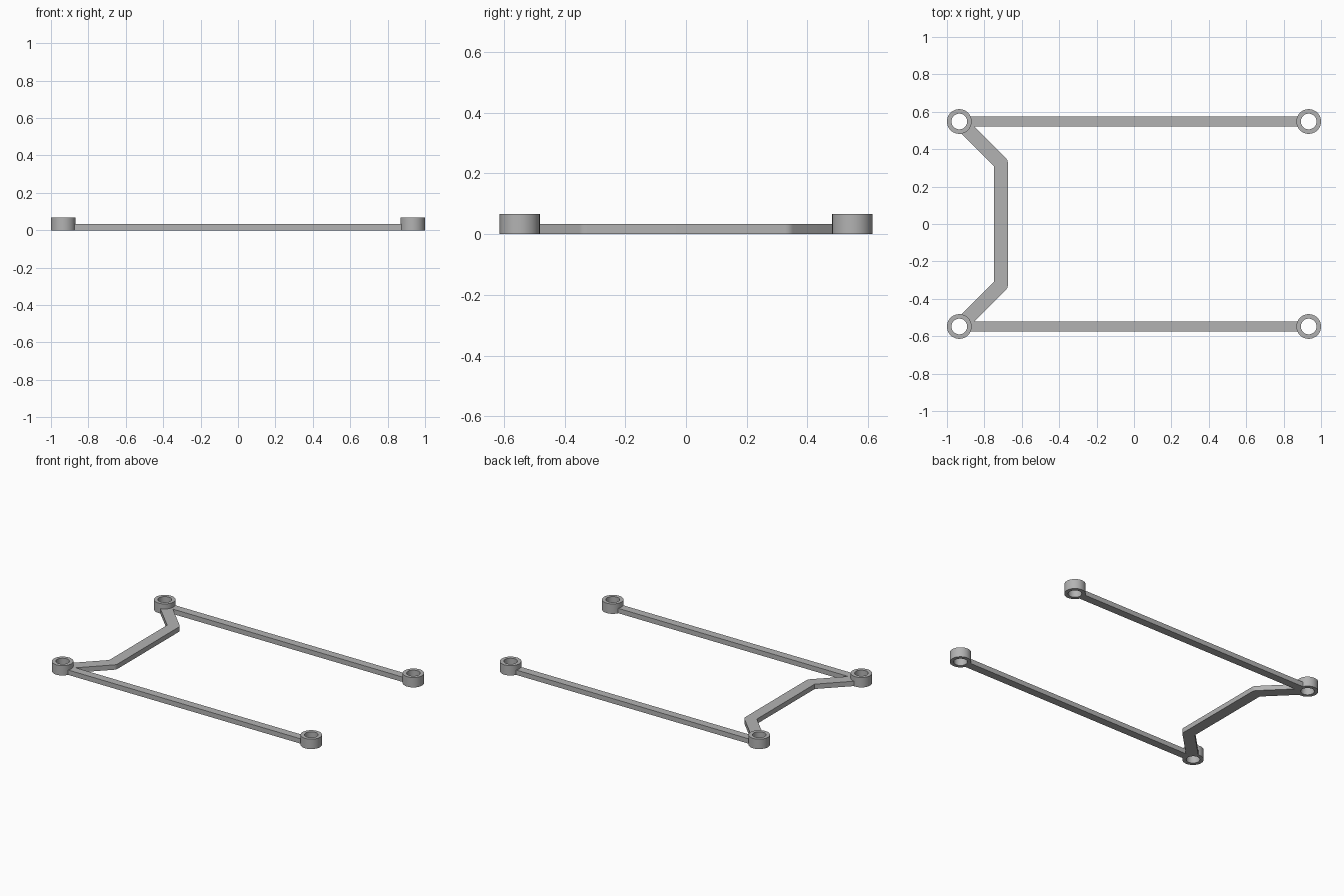
import bpy
import bmesh
from math import cos, sin, pi, sqrt

cube = bpy.data.objects.get("Cube")
if cube:
    bpy.data.objects.remove(cube, do_unlink=True)

POST_X, POST_Y = 0.934, 0.548
RING_R, HOLE_R, RING_H = 0.066, 0.042, 0.067
BAR_H = 0.033

grey = bpy.data.materials.new("plain grey")
grey.use_nodes = True
colour = (0.45, 0.45, 0.45, 1)
grey.diffuse_color = colour
grey.node_tree.nodes["Principled BSDF"].inputs["Base Color"].default_value = colour


def finish(name, bm):
    """Turn a bmesh into a named object, smooth except at sharp edges."""
    bmesh.ops.recalc_face_normals(bm, faces=bm.faces)
    mesh = bpy.data.meshes.new(name)
    bm.to_mesh(mesh)
    bm.free()
    mesh.materials.append(grey)
    obj = bpy.data.objects.new(name, mesh)
    bpy.context.collection.objects.link(obj)
    bpy.ops.object.select_all(action='DESELECT')
    obj.select_set(True)
    bpy.context.view_layer.objects.active = obj
    bpy.ops.object.shade_smooth_by_angle(angle=pi / 6)
    return obj


def extruded_outline(name, points, height):
    bm = bmesh.new()
    face = bm.faces.new([bm.verts.new((x, y, 0)) for x, y in points])
    top = bmesh.ops.extrude_face_region(bm, geom=[face], use_keep_orig=True)["geom"]
    verts = [g for g in top if isinstance(g, bmesh.types.BMVert)]
    bmesh.ops.translate(bm, verts=verts, vec=(0, 0, height))
    return finish(name, bm)


def ring(name, cx, cy, sides=48):
    """Hollow collar: a rectangular section swept around its axis."""
    bm = bmesh.new()
    section = [(HOLE_R, 0), (RING_R, 0), (RING_R, RING_H), (HOLE_R, RING_H)]
    loops = []
    for i in range(sides):
        a = 2 * pi * i / sides
        loops.append([bm.verts.new((cx + r * cos(a), cy + r * sin(a), z))
                      for r, z in section])
    for i in range(sides):
        here, there = loops[i], loops[(i + 1) % sides]
        for j in range(4):
            k = (j + 1) % 4
            bm.faces.new((here[j], there[j], there[k], here[k]))
    return finish(name, bm)


# Four collars and two long straight bars
inset = POST_X - 0.054
half = 0.027
for depth, sy in (("front", -1), ("back", 1)):
    y = sy * POST_Y
    for side, sx in (("right", -1), ("left", 1)):
        ring(f"{depth}_{side}_collar", sx * POST_X, y)
    extruded_outline(f"{depth}_long_bar",
                     [(-inset, y - half), (inset, y - half),
                      (inset, y + half), (-inset, y + half)], BAR_H)

# Bent cross bar, rounded on the outside of each bend
w = 0.0375
bend_x = -0.712
bend_y = POST_Y - (POST_X + bend_x)
d = w / sqrt(2)
start = 0.046 / sqrt(2)
end_x, end_y = -POST_X + start, POST_Y - start
upper = [(bend_x + w * cos(a), bend_y + w * sin(a))
         for a in [pi / 4 * i / 6 for i in range(7)]]
upper += [(end_x + d, end_y + d), (end_x - d, end_y - d),
          (bend_x - w, bend_y - w * (sqrt(2) - 1))]
lower = [(x, -y) for x, y in reversed(upper)]
extruded_outline("bent_cross_bar", upper + lower, BAR_H)
